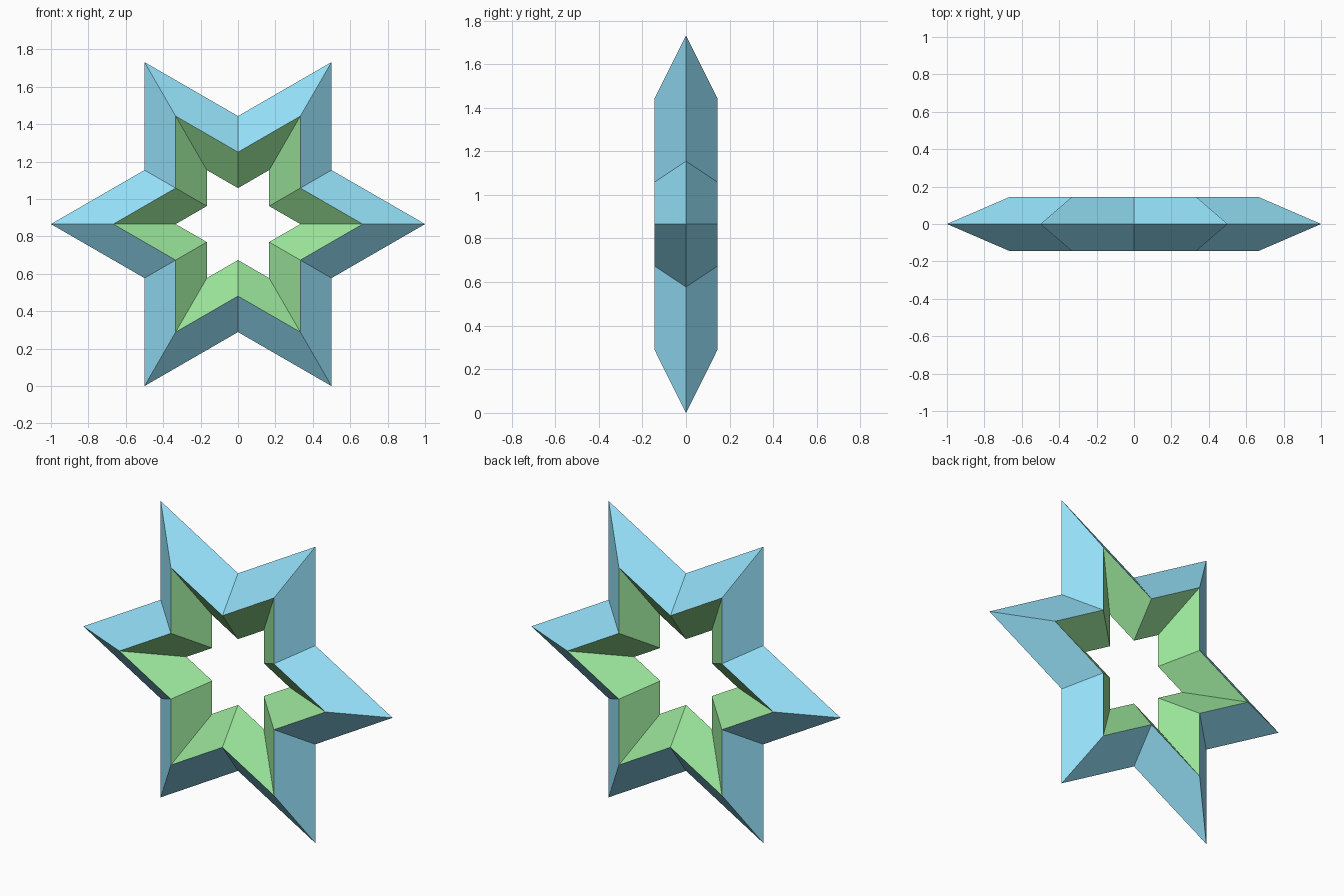
import bpy
import bmesh
from math import sin, cos, pi, sqrt

if "Cube" in bpy.data.objects:
    bpy.data.objects.remove(bpy.data.objects["Cube"])

POINTS = 6
CENTRE_Z = sqrt(3) / 2
NOTCH = 1 / sqrt(3)      # notch radius relative to tip radius
HALF_DEPTH = 0.144


def material(name, rgb):
    mat = bpy.data.materials.new(name)
    mat.diffuse_color = (*rgb, 1)
    mat.use_nodes = True
    mat.node_tree.nodes["Principled BSDF"].inputs["Base Color"].default_value = mat.diffuse_color
    return mat


def star_loop(bm, radius, y):
    """Star outline in the XZ plane, alternating tips and notches."""
    loop = []
    for i in range(POINTS * 2):
        r = radius * (NOTCH if i % 2 else 1)
        a = i * pi / POINTS
        loop.append(bm.verts.new((r * cos(a), y, CENTRE_Z + r * sin(a))))
    return loop


# Diamond cross-section: outer edge, front ridge, inner edge, back ridge
bm = bmesh.new()
section = [(1, 0), (2 / 3, -HALF_DEPTH), (1 / 3, 0), (2 / 3, HALF_DEPTH)]
loops = [star_loop(bm, r, y) for r, y in section]

# Outer bevels are blue (slot 0), inner bevels are green (slot 1)
for k, slot in enumerate((0, 1, 1, 0)):
    a, b = loops[k], loops[(k + 1) % 4]
    for i in range(POINTS * 2):
        j = (i + 1) % (POINTS * 2)
        bm.faces.new((a[i], a[j], b[j], b[i])).material_index = slot
bmesh.ops.recalc_face_normals(bm, faces=bm.faces)

mesh = bpy.data.meshes.new("star_ring")
bm.to_mesh(mesh)
bm.free()
mesh.materials.append(material("blue", (0.30, 0.75, 0.95)))
mesh.materials.append(material("green", (0.32, 0.77, 0.32)))
bpy.context.collection.objects.link(bpy.data.objects.new("star_ring", mesh))
